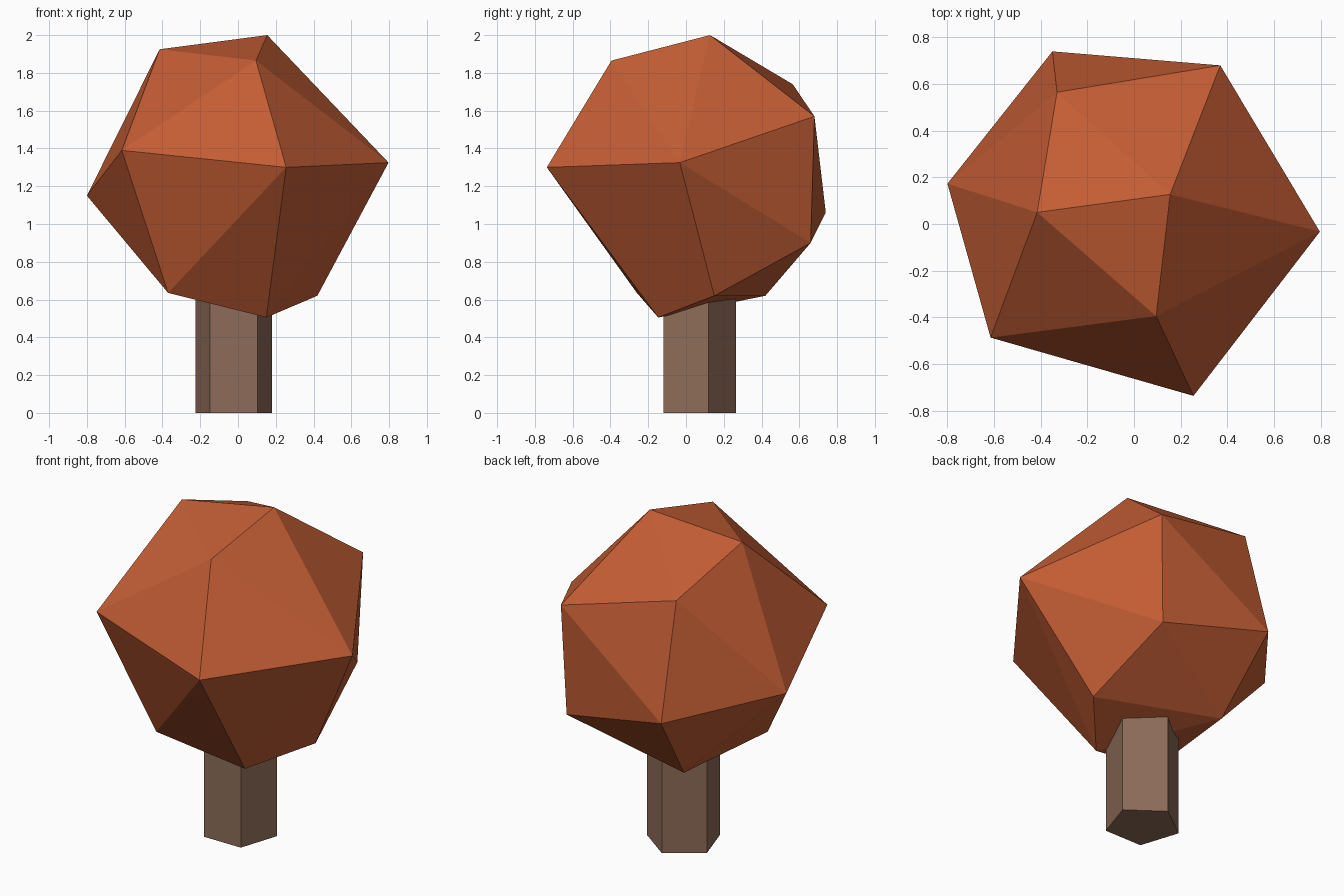
import bpy, bmesh

if "Cube" in bpy.data.objects:
    bpy.data.objects.remove(bpy.data.objects["Cube"])


def paint(obj, name, rgb):
    mat = bpy.data.materials.new(name)
    mat.diffuse_color = (*rgb, 1)
    mat.use_nodes = True
    mat.node_tree.nodes["Principled BSDF"].inputs["Base Color"].default_value = mat.diffuse_color
    obj.data.materials.append(mat)


# Trunk: five-sided post running up into the crown
TRUNK_HEIGHT = 0.78
bpy.ops.mesh.primitive_cylinder_add(vertices=5, radius=0.213, depth=TRUNK_HEIGHT,
                                    location=(-0.022, 0.052, TRUNK_HEIGHT / 2))
trunk = bpy.context.object
trunk.name = "trunk"
paint(trunk, "bark", (0.27, 0.15, 0.10))

# Crown: irregular faceted foliage, the hull of its corner points
corners = [
    # top
    (-0.415, 0.05, 1.925), (0.155, 0.127, 2.0), (0.095, -0.395, 1.865), (-0.33, 0.565, 1.74),
    # middle ring
    (0.37, 0.68, 1.57), (0.797, -0.033, 1.325), (0.255, -0.737, 1.30), (-0.615, -0.487, 1.39),
    (-0.80, 0.173, 1.15), (-0.35, 0.74, 1.06), (0.345, 0.66, 0.90),
    # bottom
    (-0.37, -0.26, 0.635), (0.15, -0.147, 0.505), (0.42, 0.15, 0.62), (-0.28, 0.42, 0.62),
]
bm = bmesh.new()
for co in corners:
    bm.verts.new(co)
bmesh.ops.convex_hull(bm, input=bm.verts[:])
bmesh.ops.recalc_face_normals(bm, faces=bm.faces[:])
mesh = bpy.data.meshes.new("crown")
bm.to_mesh(mesh)
bm.free()
crown = bpy.data.objects.new("crown", mesh)
bpy.context.collection.objects.link(crown)
paint(crown, "autumn_leaves", (0.55, 0.11, 0.035))
